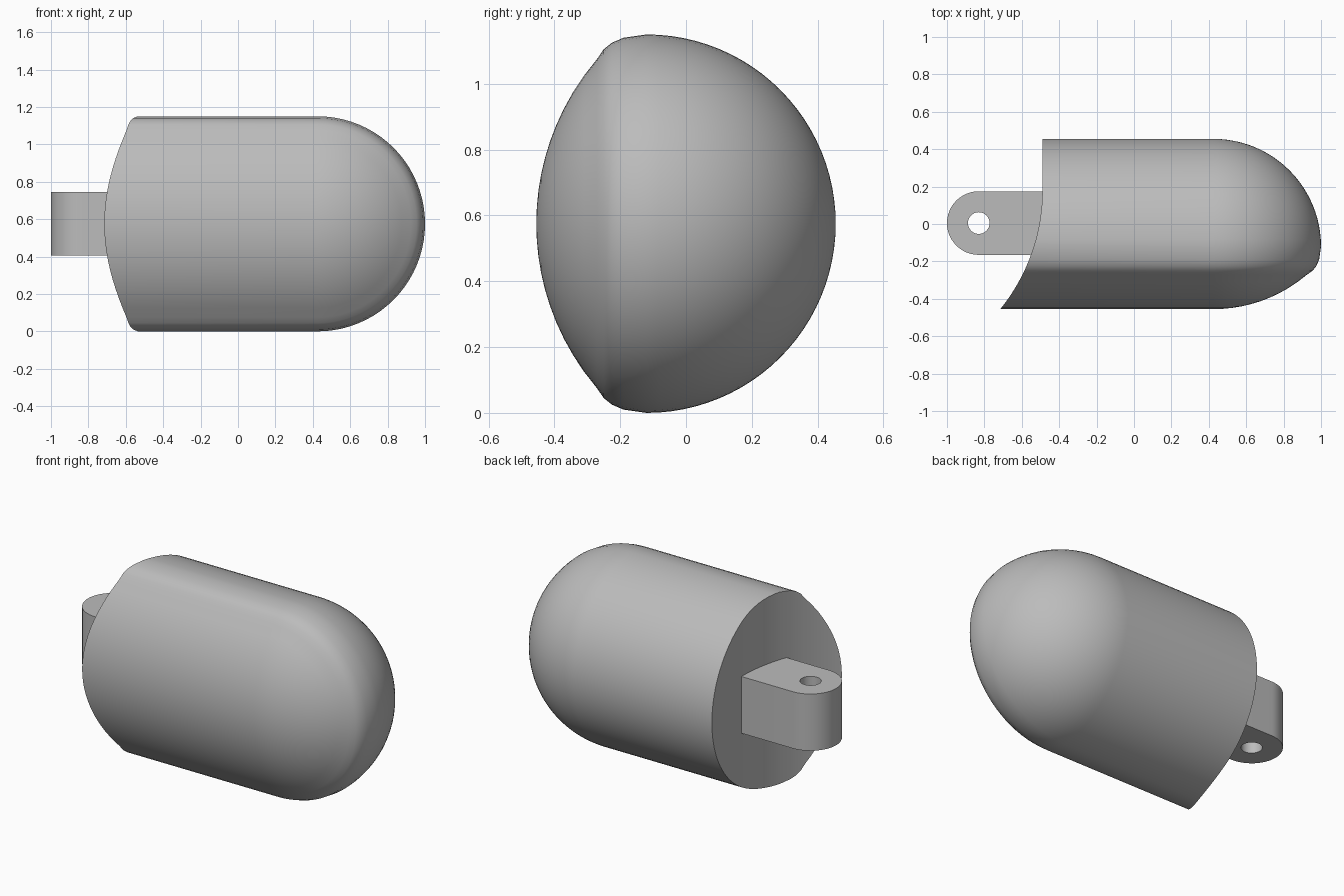
import bpy, bmesh, math

if "Cube" in bpy.data.objects:
    bpy.data.objects.remove(bpy.data.objects["Cube"])

CX, CY, CZ, R = 0.425, -0.12, 0.575, 0.575   # centre and radius of the rounded tip

gray = bpy.data.materials.new("gray")
gray.diffuse_color = (0.5, 0.5, 0.5, 1)
gray.use_nodes = True
gray.node_tree.nodes["Principled BSDF"].inputs["Base Color"].default_value = gray.diffuse_color


def make_object(name, bm):
    bmesh.ops.remove_doubles(bm, verts=bm.verts, dist=1e-5)
    bmesh.ops.recalc_face_normals(bm, faces=bm.faces)
    mesh = bpy.data.meshes.new(name)
    bm.to_mesh(mesh)
    bm.free()
    ob = bpy.data.objects.new(name, mesh)
    bpy.context.collection.objects.link(ob)
    mesh.materials.append(gray)
    return ob


def shade(ob):
    bpy.ops.object.select_all(action='DESELECT')
    ob.select_set(True)
    bpy.context.view_layer.objects.active = ob
    bpy.ops.object.shade_smooth_by_angle(angle=math.radians(35))


def cut_x(y):
    """Joint end: flat at the back, curving outward toward the front."""
    d = max(0.0, 0.18 - y)
    return -0.49 - (1.008 - math.sqrt(1.008 ** 2 - d * d))


# Half profile (y, radius): shallow front dome, rounded edge, round back
FR = 0.77
profile = []
for i in range(11):
    r = 0.05 * i
    profile.append((-0.455 + FR - math.sqrt(FR * FR - r * r), r))
profile += [(-0.25, 0.53), (-0.225, 0.55), (-0.19, 0.565)]
for i in range(25):
    a = math.pi / 2 * i / 24
    profile.append((CY + R * math.sin(a), R * math.cos(a)))

# Body: profile swung half a turn for the tip, extended straight to the joint end
bm = bmesh.new()
rows = []
STEPS = 40
for y, r in profile:
    row = [(cut_x(y), y, CZ - r)]
    for j in range(STEPS + 1):
        a = -math.pi / 2 + math.pi * j / STEPS
        row.append((CX + r * math.cos(a), y, CZ + r * math.sin(a)))
    row.append((cut_x(y), y, CZ + r))
    rows.append([bm.verts.new(p) for p in row])
for a, b in zip(rows, rows[1:]):
    n = len(a)
    for j in range(n):                        # last step closes the joint end
        k = (j + 1) % n
        bm.faces.new((a[j], a[k], b[k], b[j]))
bmesh.ops.dissolve_degenerate(bm, dist=1e-5, edges=bm.edges)
shade(make_object("fingertip_body", bm))

# Hinge lug: rounded outer end, square end buried in the body
LX, LY, LR, Z0, Z1 = -0.83, 0.005, 0.17, 0.405, 0.745
bm = bmesh.new()
outline = [(-0.45, LY + LR)]
for i in range(25):
    a = math.pi / 2 + math.pi * i / 24
    outline.append((LX + LR * math.cos(a), LY + LR * math.sin(a)))
outline.append((-0.45, LY - LR))
base = bm.faces.new([bm.verts.new((x, y, Z0)) for x, y in outline])
ext = bmesh.ops.extrude_face_region(bm, geom=[base], use_keep_orig=True)
bmesh.ops.translate(bm, vec=(0, 0, Z1 - Z0),
                    verts=[v for v in ext["geom"] if isinstance(v, bmesh.types.BMVert)])
lug = make_object("hinge_lug", bm)

# Pin hole through the lug
bm = bmesh.new()
bmesh.ops.create_cone(bm, cap_ends=True, segments=32, radius1=0.058, radius2=0.058, depth=1)
bmesh.ops.translate(bm, verts=bm.verts, vec=(LX, LY, CZ))
cutter = make_object("pin_hole_cutter", bm)
mod = lug.modifiers.new("pin_hole", 'BOOLEAN')
mod.operation = 'DIFFERENCE'
mod.solver = 'EXACT'
mod.object = cutter
bpy.context.view_layer.objects.active = lug
bpy.ops.object.modifier_apply(modifier=mod.name)
bpy.data.objects.remove(cutter)
shade(lug)
